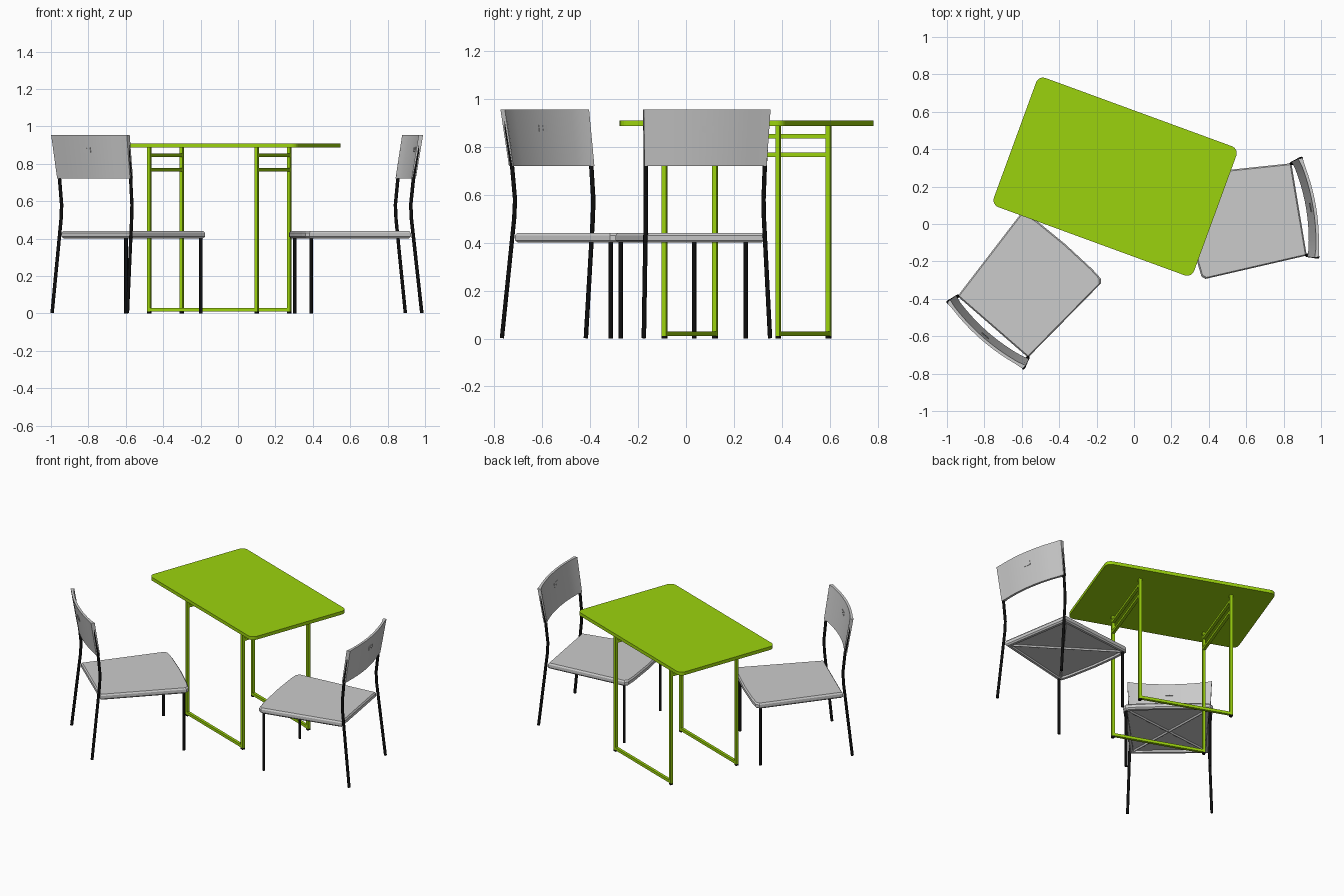
import bpy, bmesh
from math import radians
from mathutils import Matrix, Vector

if "Cube" in bpy.data.objects:
    bpy.data.objects.remove(bpy.data.objects["Cube"])


def material(name, rgb):
    m = bpy.data.materials.new(name)
    m.diffuse_color = (*rgb, 1)
    m.use_nodes = True
    m.node_tree.nodes["Principled BSDF"].inputs["Base Color"].default_value = m.diffuse_color
    return m


GREEN = material("green_paint", (0.33, 0.65, 0.004))
BLACK = material("black_metal", (0.004, 0.004, 0.004))


def add_mesh(name, bm, place, mat=None):
    bmesh.ops.recalc_face_normals(bm, faces=bm.faces)
    me = bpy.data.meshes.new(name)
    bm.to_mesh(me)
    bm.free()
    ob = bpy.data.objects.new(name, me)
    bpy.context.collection.objects.link(ob)
    ob.matrix_world = place
    if mat:
        me.materials.append(mat)
    return ob


def box(name, lo, hi, place, mat=None):
    bm = bmesh.new()
    lo, hi = Vector(lo), Vector(hi)
    size = hi - lo
    bmesh.ops.create_cube(bm, size=1, matrix=Matrix.Translation((lo + hi) / 2) @ Matrix.Diagonal((*size, 1)))
    return add_mesh(name, bm, place, mat)


def loft(bm, rings):
    """Skin closed rings of points and cap both ends."""
    rows = [[bm.verts.new(p) for p in r] for r in rings]
    n = len(rows[0])
    for a, b in zip(rows, rows[1:]):
        for i in range(n):
            bm.faces.new((a[i], a[(i + 1) % n], b[(i + 1) % n], b[i]))
    bm.faces.new(rows[0])
    bm.faces.new(rows[-1])


def tube(name, pts, r, place, mat=None):
    cu = bpy.data.curves.new(name, 'CURVE')
    cu.dimensions = '3D'
    cu.bevel_depth = r
    cu.bevel_resolution = 2
    cu.use_fill_caps = True
    sp = cu.splines.new('POLY')
    sp.points.add(len(pts) - 1)
    for p, co in zip(sp.points, pts):
        p.co = (*co, 1)
    ob = bpy.data.objects.new(name, cu)
    bpy.context.collection.objects.link(ob)
    ob.matrix_world = place
    if mat:
        cu.materials.append(mat)
    return ob


# ---------- table ----------
T = Matrix.Translation((-0.101, 0.253, 0)) @ Matrix.Rotation(radians(-20.1), 4, 'Z')

# table top with rounded corners
bm = bmesh.new()
bmesh.ops.create_cube(bm, size=1, matrix=Matrix.Translation((0, 0, 0.898)) @ Matrix.Diagonal((1.14, 0.735, 0.023, 1)))
upright = [e for e in bm.edges if abs(e.verts[0].co.z - e.verts[1].co.z) > 0.01]
bmesh.ops.bevel(bm, geom=upright, offset=0.04, segments=6, profile=0.5, affect='EDGES')
add_mesh("table_top", bm, T, GREEN)

# two U-shaped frames, joined under the top by short rails
LX, LY, H = 0.306, 0.2525, 0.0095
for y in (-LY, LY):
    box("frame_floor_bar", (-LX, y - H, 0.011), (LX, y + H, 0.03), T, GREEN)
    for x in (-LX, LX):
        box("table_leg", (x - H, y - H, 0.011), (x + H, y + H, 0.888), T, GREEN)
        box("table_foot", (x - H, y - H, 0), (x + H, y + H, 0.011), T, BLACK)
for x in (-LX, LX):
    for z in (0.767, 0.845):
        box("table_rail", (x - H, -LY, z - H), (x + H, LY, z + H), T, GREEN)


# ---------- chair (local: +y is the front, y = 0 the rear seat edge) ----------
def chair(place):
    # seat cushion with softened edge and recessed underside
    half = [(0.25, 0), (0.284, 0.555), (0.268, 0.574), (0.20, 0.582)]
    outline = half + [(0, 0.588)] + [(-x, y) for x, y in reversed(half)]

    def ring(k, z):
        return [(x * k, 0.29 + (y - 0.29) * k, z) for x, y in outline]

    bm = bmesh.new()
    loft(bm, [ring(k, z) for k, z in ((0.975, 0.44), (1, 0.43), (1, 0.41),
                                      (0.97, 0.401), (0.91, 0.401), (0.91, 0.415))])
    add_mesh("seat", bm, place)

    for s in (-1, 1):
        # crossed braces under the seat
        tube("seat_brace", [(-0.225 * s, 0.03, 0.41), (0.25 * s, 0.54, 0.41)], 0.007, place)
        # straight front leg and bent rear leg
        tube("front_leg", [(0.265 * s, 0.543, 0), (0.265 * s, 0.543, 0.41)], 0.0095, place, BLACK)
        tube("rear_leg", [(0.267 * s, -0.057, 0.002), (0.25 * s, -0.004, 0.5), (0.249 * s, 0, 0.58),
                          (0.252 * s, -0.014, 0.72), (0.258 * s, -0.052, 0.948)], 0.0095, place, BLACK)

    # backrest: curved, tilted panel, thicker at its ends around the posts
    bm = bmesh.new()
    rings = []
    n = 12
    for i in range(n + 1):
        t = -1 + 2 * i / n
        bow = 0.032 * (1 - t * t)
        h = 0.012 if i in (0, n) else 0.008
        rings.append([(t * w, y - bow + d, z) for w, y, d, z in (
            (0.258, -0.014, h, 0.72), (0.268, -0.052, h, 0.955),
            (0.268, -0.052, -h, 0.955), (0.258, -0.014, -h, 0.72))])
    loft(bm, rings)
    ob = add_mesh("backrest", bm, place)
    bpy.context.view_layer.objects.active = ob
    ob.select_set(True)
    bpy.ops.object.shade_smooth_by_angle(angle=radians(30))
    ob.select_set(False)

    # small grip plate near the top of the backrest
    tilt = place @ Matrix.Translation((0, -0.071, 0.875)) @ Matrix.Rotation(radians(9.2), 4, 'X')
    box("grip_plate", (-0.025, -0.0105, -0.014), (0.025, 0.0105, 0.014), tilt)
    box("grip_divider", (-0.0015, -0.0115, -0.012), (0.0015, 0.0115, 0.012), tilt)


for (x, y), angle in (((0.8825, 0.078), 99.5), ((-0.755, -0.55), -41)):
    chair(Matrix.Translation((x, y, 0)) @ Matrix.Rotation(radians(angle), 4, 'Z'))
